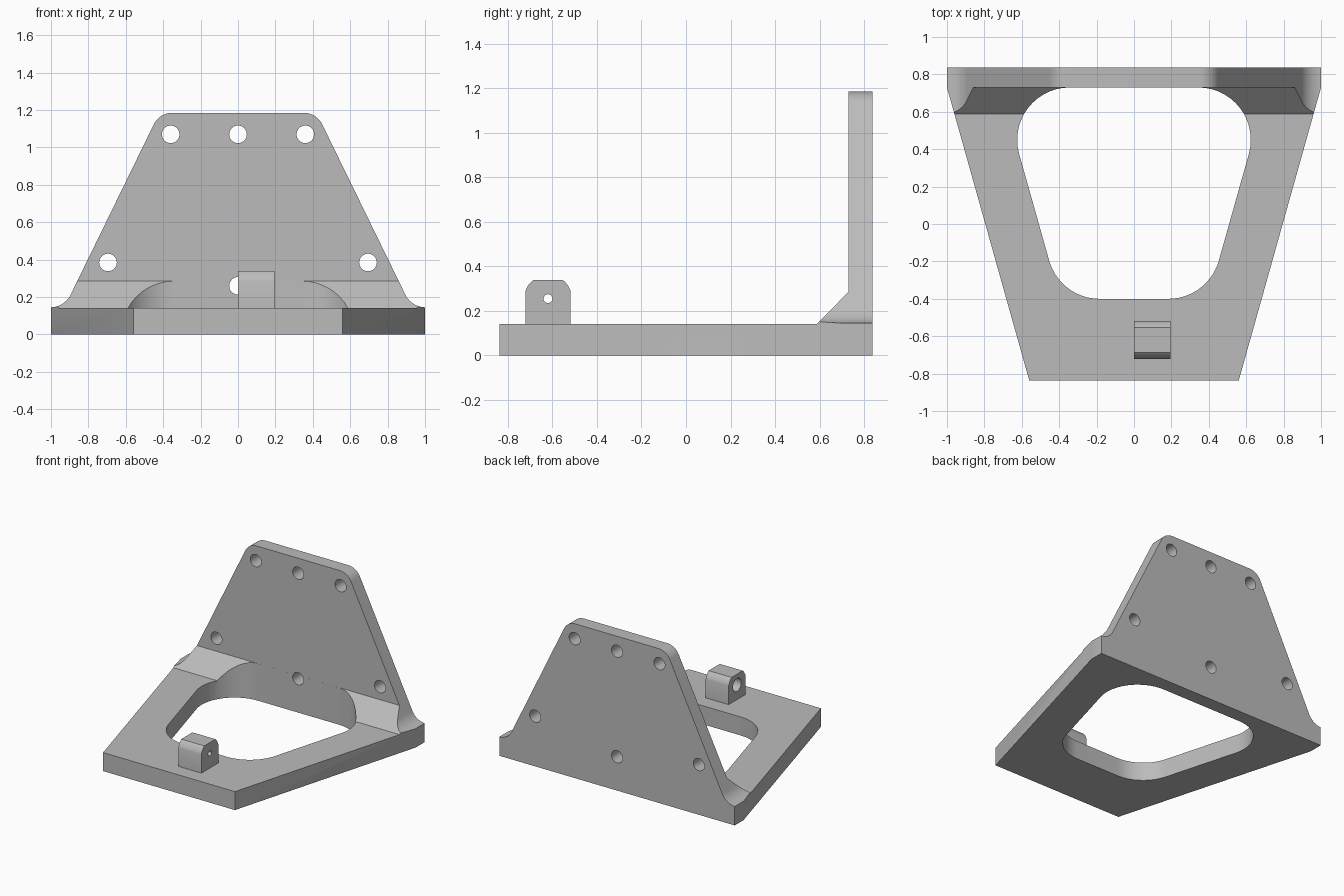
import bpy, bmesh, math
from mathutils import Vector

if "Cube" in bpy.data.objects:
    bpy.data.objects.remove(bpy.data.objects["Cube"])

grey = bpy.data.materials.new("plain grey")
grey.diffuse_color = (0.5, 0.5, 0.5, 1)
grey.use_nodes = True
grey.node_tree.nodes["Principled BSDF"].inputs["Base Color"].default_value = grey.diffuse_color


def rounded(points, n=14):
    """Outline from (a, b, radius) corners, each radius replaced by an arc."""
    out = []
    for i, (a, b, r) in enumerate(points):
        p = Vector((a, b))
        if r == 0:
            out.append(p)
            continue
        u = (Vector(points[i - 1][:2]) - p).normalized()
        v = (Vector(points[(i + 1) % len(points)][:2]) - p).normalized()
        half = u.angle(v) / 2
        c = p + (u + v).normalized() * (r / math.sin(half))
        start = p + u * (r / math.tan(half)) - c
        end = p + v * (r / math.tan(half)) - c
        sweep = math.atan2(start.x * end.y - start.y * end.x, start.dot(end))
        for k in range(n + 1):
            t = sweep * k / n
            out.append(c + Vector((start.x * math.cos(t) - start.y * math.sin(t),
                                   start.x * math.sin(t) + start.y * math.cos(t))))
    return out


def circle(a, b, r, n=32):
    return [Vector((a + r * math.cos(2 * math.pi * k / n),
                    b + r * math.sin(2 * math.pi * k / n))) for k in range(n)]


def prism(name, outline, axis, lo, hi):
    """Extrude a 2D outline along x, y or z between lo and hi."""
    place = {"x": lambda p, d: (d, p[0], p[1]),
             "y": lambda p, d: (p[0], d, p[1]),
             "z": lambda p, d: (p[0], p[1], d)}[axis]
    bm = bmesh.new()
    a = [bm.verts.new(place(p, lo)) for p in outline]
    b = [bm.verts.new(place(p, hi)) for p in outline]
    bm.faces.new(a)
    bm.faces.new(b)
    for i in range(len(a)):
        j = (i + 1) % len(a)
        bm.faces.new((a[i], a[j], b[j], b[i]))
    bmesh.ops.recalc_face_normals(bm, faces=bm.faces)
    me = bpy.data.meshes.new(name)
    bm.to_mesh(me)
    bm.free()
    me.materials.append(grey)
    ob = bpy.data.objects.new(name, me)
    bpy.context.collection.objects.link(ob)
    return ob


def combine(ob, tool, operation):
    mod = ob.modifiers.new("cut", "BOOLEAN")
    mod.operation, mod.solver, mod.object = operation, "EXACT", tool
    bpy.context.view_layer.objects.active = ob
    bpy.ops.object.modifier_apply(modifier=mod.name)
    bpy.data.objects.remove(tool, do_unlink=True)


def smooth(ob):
    bpy.ops.object.select_all(action="DESELECT")
    ob.select_set(True)
    bpy.context.view_layer.objects.active = ob
    bpy.ops.object.shade_smooth_by_angle(angle=math.radians(30))


def mirrored(half):
    """Close a right-hand half outline with its left-hand copy."""
    return half + [(-a, b, r) for a, b, r in reversed(half)]


# bracket: plan outline, side profile and front profile intersected
plan = [(0.56, -0.837, 0), (1.0, 0.73, 0), (1.0, 0.837, 0)]
bracket = prism("bracket", rounded(mirrored(plan)), "z", 0, 1.4)
side = [(-1, -0.1), (1, -0.1), (1, 1.3), (0.73, 1.3),
        (0.73, 0.285), (0.588, 0.142), (-1, 0.142)]
combine(bracket, prism("side_profile", side, "x", -1.2, 1.2), "INTERSECT")
front = [(1.1, -0.2, 0), (1.1, 0.145, 0), (0.928, 0.145, 0.12), (0.42, 1.185, 0.11)]
combine(bracket, prism("front_profile", rounded(mirrored(front)), "y", -1.2, 1.2),
        "INTERSECT")

# rounded opening in the base, running up through the corner wedges
opening = [(0.396, -0.4, 0.28), (0.714, 0.7299, 0.28)]
combine(bracket, prism("opening", rounded(mirrored(opening)), "z", -0.2, 0.5),
        "DIFFERENCE")

# bolt holes in the upright plate
for x, z in [(-0.36, 1.07), (0, 1.07), (0.36, 1.07),
             (-0.695, 0.385), (0.695, 0.385), (0, 0.26)]:
    combine(bracket, prism("bolt_hole", circle(x, z, 0.047), "y", 0.6, 1.0),
            "DIFFERENCE")
smooth(bracket)

# lug: block with a rounded, flat-topped head, drilled and counterbored
cy, cz, r, w, h = -0.62, 0.255, 0.107, 0.102, 0.083
a0, a1 = math.acos(w / r), math.asin(h / r)
arc = [(r * math.cos(a0 + (a1 - a0) * k / 8), r * math.sin(a0 + (a1 - a0) * k / 8))
       for k in range(9)]
head = [(w, 0.12 - cz)] + arc
head += [(-a, b) for a, b in reversed(head)]
lug = prism("lug", [(cy + a, cz + b) for a, b in head], "x", 0, 0.195)
combine(lug, prism("pin_hole", circle(cy, cz, 0.02, 24), "x", -0.1, 0.3), "DIFFERENCE")
combine(lug, prism("counterbore", circle(cy, cz, 0.05), "x", -0.1, 0.13), "DIFFERENCE")
smooth(lug)
